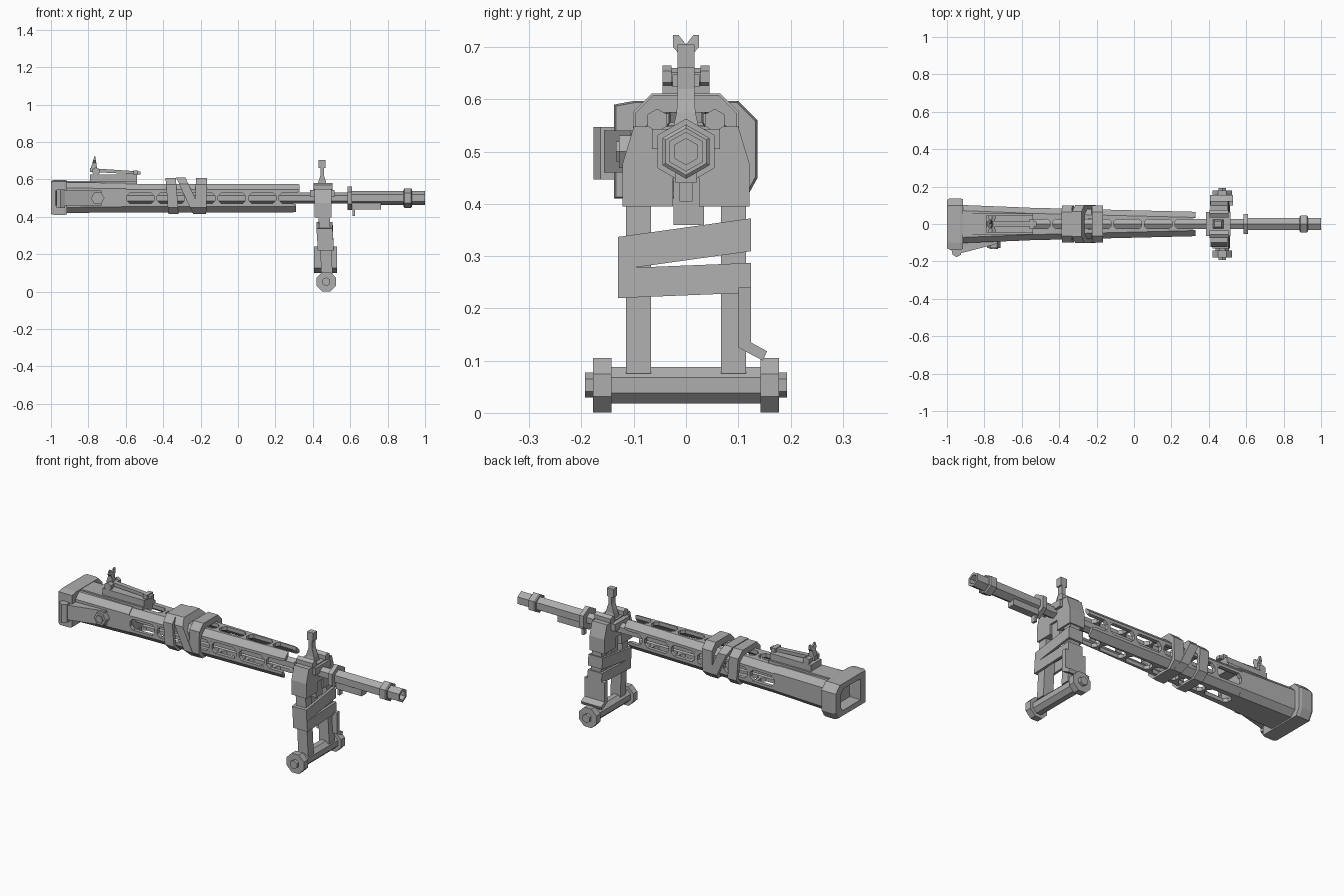
import bpy, bmesh
from math import sin, cos, pi

cube = bpy.data.objects.get("Cube")
if cube:
    bpy.data.objects.remove(cube, do_unlink=True)

metal = bpy.data.materials.new("plain grey")
metal.use_nodes = True
GREY = (0.42, 0.42, 0.42, 1)
metal.diffuse_color = GREY
metal.node_tree.nodes["Principled BSDF"].inputs["Base Color"].default_value = GREY

AXIS = 0.5   # height of the barrel axis


def loft(name, rings, closed=False):
    """Skin a list of point rings; cap the ends unless the chain is closed."""
    bm = bmesh.new()
    loops = [[bm.verts.new(p) for p in ring] for ring in rings]
    n = len(loops[0])
    pairs = list(zip(loops, loops[1:]))
    if closed:
        pairs.append((loops[-1], loops[0]))
    else:
        bm.faces.new(loops[0])
        bm.faces.new(loops[-1])
    for a, b in pairs:
        for i in range(n):
            j = (i + 1) % n
            bm.faces.new((a[i], a[j], b[j], b[i]))
    bmesh.ops.recalc_face_normals(bm, faces=bm.faces)
    mesh = bpy.data.meshes.new(name)
    bm.to_mesh(mesh)
    bm.free()
    mesh.materials.append(metal)
    obj = bpy.data.objects.new(name, mesh)
    bpy.context.collection.objects.link(obj)
    return obj


def place(axis, pos, profile):
    """Put a 2D profile on the plane at pos along an axis."""
    if axis == "x":
        return [(pos, a, b) for a, b in profile]
    if axis == "y":
        return [(a, pos, b) for a, b in profile]
    return [(a, b, pos) for a, b in profile]


def prism(name, axis, lo, hi, profile):
    return loft(name, [place(axis, lo, profile), place(axis, hi, profile)])


def rect(a0, a1, b0, b1):
    return [(a0, b0), (a1, b0), (a1, b1), (a0, b1)]


def box(name, x0, x1, y0, y1, z0, z1):
    return prism(name, "z", z0, z1, rect(x0, x1, y0, y1))


def ngon(r, a=0, b=AXIS, n=6, turn=pi / 2):
    return [(a + r * cos(turn + 2 * pi * i / n), b + r * sin(turn + 2 * pi * i / n))
            for i in range(n)]


def scaled(profile, s, ca, cb):
    return [(ca + (a - ca) * s, cb + (b - cb) * s) for a, b in profile]


def turned(name, steps):
    """Six-sided part along the barrel from (x, radius) steps."""
    return loft(name, [place("x", x, ngon(r)) for x, r in steps])


# Barrel, muzzle with bore, and collars
turned("inner_barrel", [(-0.6, 0.03), (0.6, 0.03)])
turned("muzzle_tube", [(0.6, 0.038), (1, 0.038), (1, 0.025), (0.93, 0.025)])
turned("muzzle_ring", [(0.885, 0.045), (0.89, 0.052), (0.925, 0.052), (0.93, 0.045)])
turned("barrel_collar", [(0.585, 0.063), (0.61, 0.063)])
box("barrel_lug", 0.61, 0.765, -0.02, 0.02, 0.44, 0.475)
box("barrel_lug_pin", 0.612, 0.626, -0.012, 0.012, 0.405, 0.45)

# Slotted shroud: four corner rails joined by waisted bridges
SLOT = 0.03
HZ = 0.076


def half_width(x):
    return 0.088 - 0.023 * (x + 0.6) / 0.93


for sy in (-1, 1):
    for sz in (-1, 1):
        rings = []
        tip = 0.33 if sz > 0 else 0.31
        for x, s in ((-0.62, 1), (tip - 0.015, 1), (tip, 0.85)):
            w = half_width(x)
            pts = [(w, SLOT), (w, 0.045), (w - 0.03, HZ), (SLOT, HZ),
                   (SLOT, HZ - 0.02), (w - 0.02, SLOT)]
            pts = scaled(pts, s, w - 0.015, 0.055)
            rings.append([(x, sy * a, AXIS + sz * b) for a, b in pts])
        loft(("upper" if sz > 0 else "lower") + "_rail", rings)

for i in range(6):
    x = -0.603 + 0.163 * i
    waist = [(x - 0.026, -SLOT), (x + 0.026, -SLOT), (x + 0.008, -0.012), (x + 0.008, 0.012),
             (x + 0.026, SLOT), (x - 0.026, SLOT), (x - 0.008, 0.012), (x - 0.008, -0.012)]
    w = half_width(x)
    for s in (-1, 1):
        prism("side_bridge", "y", s * w, s * (w - 0.02), [(a, AXIS + b) for a, b in waist])
        prism("cap_bridge", "z", AXIS + s * HZ, AXIS + s * (HZ - 0.02), waist)


# Solid rear housing
def octagon(w, z0, z1, c):
    return [(-w, z0 + c), (-w + c, z0), (w - c, z0), (w, z0 + c),
            (w, z1 - c), (w - c, z1), (-w + c, z1), (-w, z1 - c)]


loft("rear_housing", [place("x", -0.93, octagon(0.102, 0.42, 0.585, 0.03)),
                      place("x", -0.6, octagon(0.089, 0.424, 0.58, 0.03))])
box("top_cover", -0.93, -0.54, -0.055, 0.055, 0.55, 0.592)

# End frame with a square recess
frame = [(-0.138, 0.41), (0.115, 0.41), (0.137, 0.45), (0.137, 0.56),
         (0.1, 0.597), (-0.1, 0.597), (-0.138, 0.59)]
hole = scaled(frame, 0.62, 0, AXIS)
loft("end_frame", [place("x", -0.915, scaled(frame, 0.97, 0, AXIS)), place("x", -0.93, frame),
                   place("x", -0.985, frame), place("x", -1, scaled(frame, 0.94, 0, AXIS)),
                   place("x", -1, hole), place("x", -0.935, hole)])

# Side gusset with its hook, and the side bolt
prism("side_gusset", "z", 0.46, 0.54,
      [(-0.985, -0.1), (-0.972, -0.155), (-0.94, -0.16), (-0.73, -0.105), (-0.73, -0.08), (-0.93, -0.08)])
prism("gusset_hook", "z", 0.447, 0.547, ngon(0.027, -0.948, -0.15))
prism("side_bolt", "y", -0.128, -0.08, ngon(0.036, -0.75, AXIS, turn=0))
prism("side_bolt_cap", "y", -0.134, -0.12, ngon(0.022, -0.75, AXIS, turn=0))

# Rear sight
box("rear_sight_base", -0.79, -0.54, -0.045, 0.045, 0.575, 0.627)
prism("rear_sight_hinge", "y", -0.03, 0.03, ngon(0.018, -0.76, 0.642))
for s in (-1, 1):
    prism("hinge_knob", "y", s * 0.028, s * 0.045, ngon(0.022, -0.76, 0.643))
prism("sight_leaf", "y", -0.013, 0.013,
      [(-0.79, 0.64), (-0.52, 0.626), (-0.52, 0.642), (-0.79, 0.66)])
box("sight_slider", -0.56, -0.535, -0.026, 0.026, 0.624, 0.648)
fork = [(-0.014, 0.65), (0.014, 0.65), (0.014, 0.688), (0.025, 0.7), (0.025, 0.723),
        (0.014, 0.723), (0, 0.705), (-0.014, 0.723), (-0.025, 0.723), (-0.025, 0.7), (-0.014, 0.688)]
loft("sight_fork", [[(-0.79 + (z - 0.65) * 0.3, y, z) for y, z in fork],
                    [(-0.752 - (z - 0.65) * 0.15, y, z) for y, z in fork]])


# Cloth wraps around the shroud
def wrap(top_x, bottom_x, width, grow):
    outer = octagon(0.098 + grow, 0.415, 0.608 + grow, 0.035)
    inner = octagon(0.08, 0.43, 0.575, 0.03)

    def ring(profile, dx):
        return [(bottom_x + (top_x - bottom_x) * (z - 0.415) / 0.193 + dx, y, z) for y, z in profile]
    h = width / 2
    loft("cloth_wrap", [ring(outer, -h), ring(outer, h), ring(inner, h), ring(inner, -h)], closed=True)


wrap(-0.36, -0.345, 0.055, 0)
wrap(-0.305, -0.215, 0.05, 0.003)
wrap(-0.195, -0.2, 0.06, 0)

# Bipod head and front sight
prism("bipod_head", "x", 0.41, 0.5,
      [(-0.122, 0.395), (-0.025, 0.395), (-0.025, 0.45), (0.025, 0.45), (0.025, 0.395), (0.122, 0.395),
       (0.122, 0.475), (0.1, 0.548), (-0.1, 0.548), (-0.122, 0.475)])
box("head_clamp", 0.385, 0.515, -0.065, 0.065, 0.505, 0.543)
for s in (-1, 1):
    prism("clamp_bolt", "x", 0.405, 0.505, ngon(0.022, s * 0.055, 0.56))
box("head_tongue", 0.43, 0.49, -0.024, 0.034, 0.36, 0.46)
loft("front_sight_post", [place("z", z, rect(0.45 - h, 0.45 + h, -w, w)) for z, h, w in
                          ((0.54, 0.03, 0.026), (0.575, 0.024, 0.018), (0.62, 0.01, 0.016), (0.665, 0.01, 0.016))])
box("front_sight_tip", 0.43, 0.468, -0.016, 0.016, 0.66, 0.705)


# Bipod legs, slightly raked
def leg_x(z):
    return 0.478 - 0.05 * (z - 0.05)


for s in (-1, 1):
    loft("bipod_leg", [place("z", z, rect(leg_x(z) - 0.03, leg_x(z) + 0.03, s * 0.067, s * 0.115))
                       for z in (0.075, 0.43)])


# Slanted straps around both legs
def strap(z0, z1, slope):
    outer = rect(-0.043, 0.043, -0.13, 0.124)
    inner = rect(-0.03, 0.03, -0.115, 0.112)

    def ring(profile, z):
        return [(leg_x(z) + x, y, z + slope * y) for x, y in profile]
    loft("leg_strap", [ring(outer, z0), ring(outer, z1), ring(inner, z1), ring(inner, z0)], closed=True)


strap(0.292, 0.355, 0.14)
strap(0.225, 0.282, 0.04)

# Bent flap on the left leg
flap = [(0.1, 0.24), (0.124, 0.24), (0.124, 0.135), (0.155, 0.118), (0.147, 0.1), (0.1, 0.125)]
prism("leg_flap", "x", 0.407, 0.53, flap)

# Foot bar with end wheels and bolts
FOOT = (0.472, 0.053)
prism("foot_bar", "y", -0.15, 0.15, ngon(0.038, *FOOT, n=8, turn=pi / 8))
for s in (-1, 1):
    prism("foot_wheel", "y", s * 0.143, s * 0.178, ngon(0.0565, *FOOT, n=8, turn=pi / 8))
    prism("foot_bolt", "y", s * 0.17, s * 0.193, ngon(0.024, *FOOT))
